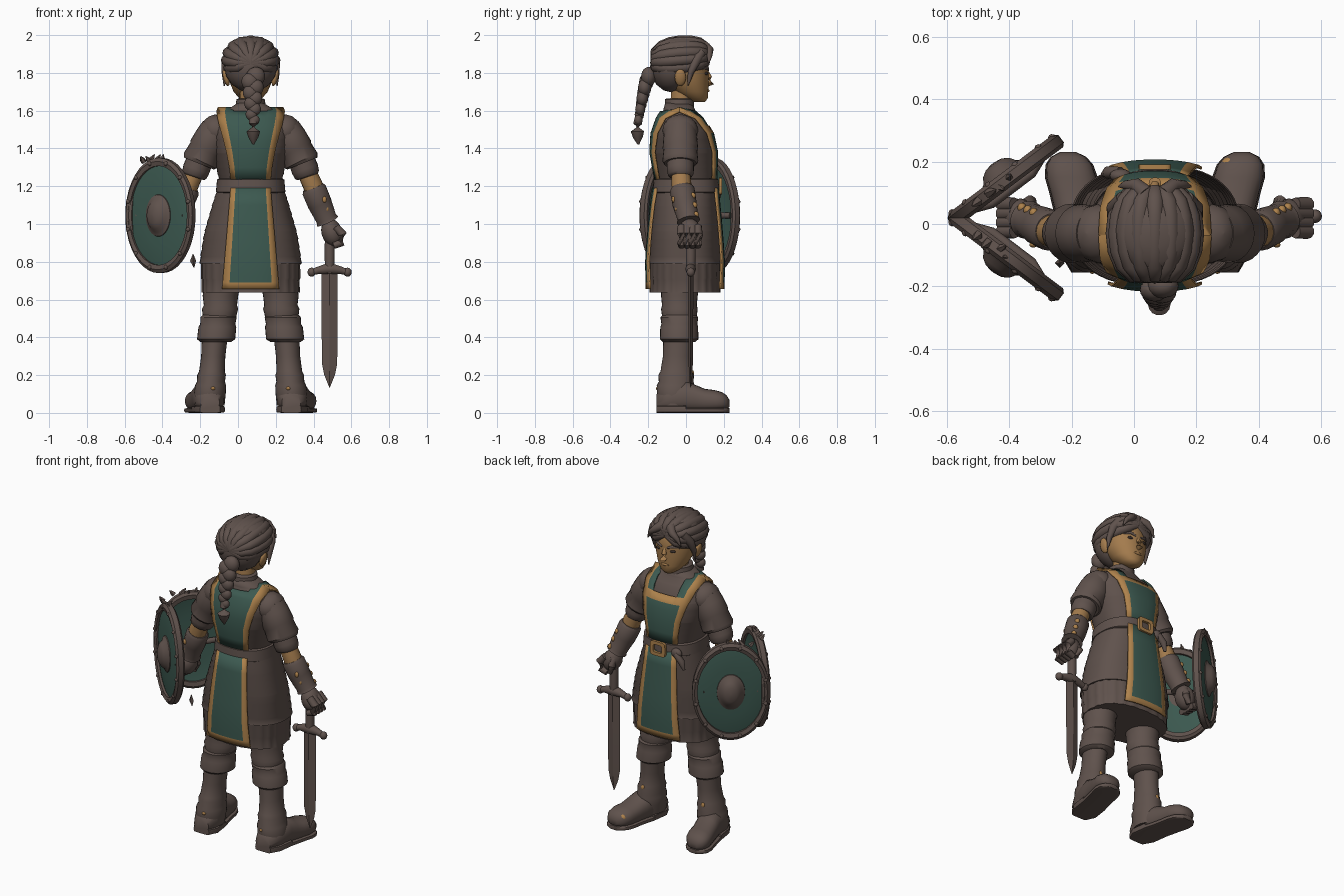
import bpy, bmesh, math, random
from mathutils import Vector, Matrix, Euler

random.seed(4)
if "Cube" in bpy.data.objects:
    bpy.data.objects.remove(bpy.data.objects["Cube"])
CX = 0.067     # the figure's middle, the shield hangs far out to one side
P = 2.4        # squareness of the body cross-section


def material(name, rgb):
    m = bpy.data.materials.new(name)
    m.use_nodes = True
    m.diffuse_color = (*rgb, 1)
    m.node_tree.nodes["Principled BSDF"].inputs["Base Color"].default_value = (*rgb, 1)
    return m


BROWN = material("dark brown", (0.115, 0.084, 0.073))
GREEN = material("deep green", (0.045, 0.1, 0.08))
GOLD = material("gold trim", (0.42, 0.222, 0.072))
SKIN = material("tan skin", (0.37, 0.2, 0.075))
DARK = material("eye dark", (0.04, 0.028, 0.024))


def build(name, verts, faces, mats, idx=None, solid=0, angle=40):
    me = bpy.data.meshes.new(name)
    me.from_pydata([Vector(v) + Vector((CX, 0, 0)) for v in verts], [], faces)
    for m in mats:
        me.materials.append(m)
    if idx:
        me.polygons.foreach_set("material_index", idx)
    bm = bmesh.new()
    bm.from_mesh(me)
    bmesh.ops.recalc_face_normals(bm, faces=bm.faces)
    bm.to_mesh(me)
    bm.free()
    ob = bpy.data.objects.new(name, me)
    bpy.context.collection.objects.link(ob)
    bpy.ops.object.select_all(action="DESELECT")
    ob.select_set(True)
    bpy.context.view_layer.objects.active = ob
    bpy.ops.object.shade_smooth_by_angle(angle=math.radians(angle))
    if solid:
        mod = ob.modifiers.new("thickness", "SOLIDIFY")
        mod.thickness, mod.offset = solid, 0


def skin_rings(name, rings, mat, closed=False, angle=40):
    n, k = len(rings[0]), len(rings)
    verts = [v for r in rings for v in r]
    faces = [(i % k * n + j, i % k * n + (j + 1) % n, (i + 1) % k * n + (j + 1) % n, (i + 1) % k * n + j)
             for i in range(k if closed else k - 1) for j in range(n)]
    if not closed:
        faces += [tuple(range(n)), tuple(range((k - 1) * n, k * n))]
    build(name, verts, faces, [mat], angle=angle)


def loft(name, secs, mat, n=32, p=2, pleat=0, xf=Matrix(), closed=False, angle=40):
    """Elliptical sections given as (z, cx, cy, rx, ry)."""
    def power(v):
        return math.copysign(abs(v) ** (2 / p), v)
    rings = []
    for z, cx, cy, rx, ry in secs:
        ring = []
        for j in range(n):
            a = math.tau * j / n
            w = 1 + pleat * math.cos(24 * a)
            ring.append(xf @ Vector((cx + rx * w * power(math.cos(a)), cy + ry * w * power(math.sin(a)), z)))
        rings.append(ring)
    skin_rings(name, rings, mat, closed, angle)


def ball(name, loc, scale, mat, rot=(0, 0, 0), n=16):
    secs = []
    for k in range(9):
        a = math.pi * k / 8
        r = max(math.sin(a), 0.02)
        secs.append((-math.cos(a), 0, 0, r, r))
    loft(name, secs, mat, n, xf=Matrix.LocRotScale(Vector(loc), Euler(rot), Vector(scale)), angle=60)


def tube(name, pts, radii, mat, n=14, angle=50):
    pts = [Vector(p) for p in pts]
    rings = []
    for i, p in enumerate(pts):
        t = pts[min(i + 1, len(pts) - 1)] - pts[max(i - 1, 0)]
        q = t.to_track_quat("Z", "Y")
        rings.append([p + q @ Vector((math.cos(math.tau * j / n), math.sin(math.tau * j / n), 0)) * radii[i]
                      for j in range(n)])
    skin_rings(name, rings, mat, angle=angle)


# Body outline: z, half width, half depth, middle depth
BODY = [(0.62, .258, .187, -.005), (0.8, .265, .19, -.005), (0.95, .242, .18, -.005), (1.1, .2, .165, -.004),
        (1.22, .162, .15, 0), (1.38, .2, .167, -.012), (1.48, .212, .153, -.02), (1.56, .195, .115, -.03),
        (1.6, .13, .085, -.035), (1.64, .07, .07, -.04)]


def body(z):
    for a, b in zip(BODY, BODY[1:]):
        if z <= b[0]:
            t = max(0, (z - a[0]) / (b[0] - a[0]))
            return [a[i] + (b[i] - a[i]) * t for i in (1, 2, 3)]
    return BODY[-1][1:]


def mail(name, top, bottom, rows, grow=1.0, pleat=0, n=48):
    """Overlapping rows of mail following the body outline."""
    secs = []
    for i in range(rows):
        for t, f in ((0, 1.0), (0.85, 1.016)):
            z = top + (bottom - top) * (i + t) / rows
            rx, ry, cy = body(z)
            secs.append((z, 0, cy, rx * f * grow, ry * f * grow))
    loft(name, secs, BROWN, n, P, pleat, angle=75)


mail("mail_shirt", 1.64, 1.18, 12)
mail("upper_skirt", 1.22, 0.785, 10, 1.01)
mail("lower_skirt", 0.86, 0.625, 3, 0.98, 0.012, 96)


# Tabard: sheets laid over the body outline, with a gold border
def drape(name, rows, is_gold, is_hole, off):
    us = [-1, -.75, -.5, -.25, 0, .25, .5, .75, 1]
    verts, faces, idx = [], [], []
    for z, side, hw in rows:
        rx, ry, cy = body(z)
        for u in us:
            f = max(0, 1 - (abs(u * hw) / (rx + off)) ** P) ** (1 / P)
            verts.append((u * hw, cy + side * (ry + off) * f, z))
    for i in range(len(rows) - 1):
        for j in range(8):
            u = abs(us[j] + us[j + 1]) / 2
            if not is_hole(i, u):
                a = i * 9 + j
                faces.append((a, a + 1, a + 10, a + 9))
                idx.append(int(u > 0.75 or is_gold(i, u)))
    build(name, verts, faces, [GREEN, GOLD], idx, 0.009)


half = [(1.23, .105), (1.3, .112), (1.38, .127), (1.44, .142), (1.48, .153), (1.52, .165), (1.56, .174), (1.595, .18)]
rows = [(z, 1, w) for z, w in half] + [(1.615, 0, .172)] + [(z, -1, w) for z, w in reversed(half)]
drape("tabard_chest", rows, lambda i, u: i == 4, lambda i, u: 5 <= i <= 8 and u < 0.5, 0.011)
for side, label in ((1, "face_side"), (-1, "braid_side")):
    rows = [(z, side, .105 + (1.19 - z) * .085) for z in (1.19, 1.1, 1, .9, .8, .72, .69, .655)]
    drape("tabard_skirt_" + label, rows, lambda i, u: i == 6, lambda i, u: False, 0.017)

# Belt, buckle and knot
loft("belt", [(1.165, 0, 0, .176, .168), (1.17, 0, 0, .184, .176), (1.235, 0, 0, .178, .172),
              (1.24, 0, 0, .17, .164)], BROWN, 48, P)
loft("buckle", [(-.008, 0, 0, .052, .045), (.008, 0, 0, .052, .045), (.008, 0, 0, .03, .024),
                (-.008, 0, 0, .03, .024)], GOLD, 24, 6, closed=True,
     xf=Matrix.Translation((0, .182, 1.2)) @ Matrix.Rotation(math.pi / 2, 4, "X"))
ball("belt_knot", (-.11, .155, 1.19), (.035, .022, .03), BROWN)
tube("belt_tail", [(-.11, .165, 1.19), (-.15, .165, 1.15), (-.165, .16, 1.1)], (.018, .02, .008), BROWN)

# Neck and collar
loft("neck", [(1.6, 0, -.03, .058, .056), (1.74, 0, -.015, .056, .06)], SKIN)
loft("collar", [(1.57, 0, -.035, .1, .085), (1.61, 0, -.035, .082, .078), (1.66, 0, -.035, .075, .076),
                (1.665, 0, -.035, .064, .066)], BROWN)

# Head and face
loft("head", [(1.645, 0, .07, .03, .03), (1.665, 0, .055, .06, .06), (1.7, 0, .03, .09, .088),
              (1.76, 0, .005, .115, .115), (1.82, 0, -.005, .125, .125), (1.88, 0, -.01, .125, .125),
              (1.94, 0, -.02, .09, .09)], SKIN, angle=70)
tube("nose", [(0, .108, 1.81), (0, .125, 1.775), (0, .13, 1.745), (0, .115, 1.735)], (.01, .014, .02, .008), SKIN)
ball("lips", (0, .112, 1.706), (.028, .012, .009), SKIN)
for s, label in ((-1, "right"), (1, "left")):
    ball(label + "_eye", (s * .046, .104, 1.797), (.02, .012, .01), DARK)
    tube(label + "_brow", [(s * .018, .117, 1.815), (s * .05, .112, 1.828), (s * .085, .086, 1.82)],
         (.006, .009, .004), BROWN)
    ball(label + "_ear", (s * .13, -.03, 1.775), (.016, .03, .046), SKIN, (0, s * .25, 0))
    tube(label + "_side_lock", [(s * .1, .08, 1.91), (s * .13, .05, 1.86), (s * .138, .025, 1.8),
                                (s * .14, .01, 1.73)], (.026, .026, .016, .003), BROWN)
    tube(label + "_fringe", [(s * .03, .095, 1.94), (s * .06, .125, 1.92), (s * .095, .125, 1.89),
                             (s * .115, .12, 1.85)], (.03, .022, .014, .003), BROWN)

# Hair swept back in locks, and a braid
ball("back_hair", (0, -.075, 1.835), (.14, .115, .138), BROWN, n=24)
ball("top_hair", (0, -.02, 1.92), (.13, .145, .076), BROWN, n=24)
for i in range(11):
    a = math.radians(-115 + 23 * i)
    pts = []
    for k in range(9):
        t = math.pi * k / 8
        w = math.sin(t) ** 0.6
        pts.append((.128 * w * math.sin(a), -.03 + .14 * math.cos(t), 1.888 - .035 * (k / 8) + .1 * w * math.cos(a)))
    tube("hair_lock", pts, [.012] + [.03] * 7 + [.02], BROWN, 10)
for i in range(9):
    t = i / 8
    side = (-1) ** i
    r = .05 - .022 * t
    ball("braid_strand", (.012 + side * .014 * (1 - t * .5), -.198 - .054 * t ** .7, 1.78 - .23 * t),
         (r, r * .8, r * 1.05), BROWN, (0, side * .5, 0))
tube("braid_tip", [(.014, -.252, 1.56), (.014, -.256, 1.53), (.014, -.257, 1.49), (.014, -.255, 1.46),
                   (.014, -.252, 1.42)], (.02, .024, .036, .027, .004), BROWN)

# Arms
for s, label in ((-1, "right"), (1, "left")):
    def at(x, y, z):
        return Vector((s * x, y, z))
    ball(label + "_shoulder", at(.18, -.03, 1.495), (.085, .095, .085), BROWN, (0, s * .5, 0))
    tube(label + "_sleeve", [at(.18, -.03, 1.5), at(.205, -.03, 1.46), at(.235, -.03, 1.4), at(.24, -.03, 1.39),
                             at(.268, -.03, 1.335), at(.274, -.03, 1.32)],
         (.085, .089, .094, .089, .095, .085), BROWN, 24, 35)
    tube(label + "_undersleeve", [at(.26, -.03, 1.36), at(.288, -.03, 1.29), at(.298, -.028, 1.262),
                                  at(.302, -.028, 1.25)], (.07, .072, .068, .058), BROWN, 20)
    tube(label + "_elbow", [at(.29, -.028, 1.29), at(.327, -.024, 1.21), at(.35, -.02, 1.14)], (.05, .053, .05), SKIN)
    tube(label + "_bracer", [at(.33, -.022, 1.195), at(.336, -.02, 1.18), at(.365, -.008, 1.11), at(.4, .01, 1.03),
                             at(.407, .013, 1.015)], (.056, .066, .065, .056, .062), BROWN, 20)
    for k in range(3):
        ball(label + "_bracer_stud", at(.388 + .019 * k, .036 + .008 * k, 1.15 - .05 * k), (.014, .016, .017), GOLD)
    for k in range(2):
        ball(label + "_bracer_rivet", at(.39 + .012 * k, -.066 + .018 * k, 1.13 - .05 * k), (.012, .01, .017), GOLD)
    ball(label + "_palm", at(.43, .02, .955), (.055, .062, .075), BROWN, (0, -s * .3, 0))
    for k in range(4):
        y = -.024 + .029 * k
        tube(label + "_finger", [at(.45, y, .985), at(.488, y, .945), at(.48, y, .9), at(.44, y, .885)],
             (.022, .024, .023, .018), BROWN, 10)
    tube(label + "_thumb", [at(.41, .05, .98), at(.4, .07, .94), at(.42, .065, .89)], (.024, .022, .014), BROWN, 10)

# Legs and boots
for s, label in ((-1, "right"), (1, "left")):
    def stack(name, secs, n=28):
        loft(label + name, [(z, s * x, y, rx, ry) for z, x, y, rx, ry in secs], BROWN, n)
    stack("_thigh", [(.8, .13, -.02, .1, .11), (.62, .16, -.035, .094, .097), (.57, .16, -.035, .088, .092),
                     (.55, .162, -.035, .096, .097), (.52, .164, -.035, .09, .093), (.46, .17, -.035, .085, .09)])
    stack("_boot_cuff", [(.52, .168, -.035, .085, .088), (.505, .17, -.035, .096, .1), (.47, .174, -.035, .093, .095),
                         (.455, .176, -.036, .1, .1), (.39, .183, -.036, .101, .102), (.375, .185, -.037, .08, .085)])
    stack("_boot_shaft", [(.4, .19, -.04, .068, .08), (.3, .198, -.045, .064, .077), (.22, .205, -.05, .068, .085),
                          (.2, .207, -.052, .076, .094), (.165, .21, -.052, .074, .092), (.145, .212, -.055, .082, .1),
                          (.1, .216, -.055, .084, .098), (.04, .218, -.06, .08, .09)])
    foot = [(-.155, .215, .055, .05, .045), (-.1, .218, .07, .078, .068), (0, .232, .085, .078, .085),
            (.05, .245, .075, .077, .073), (.1, .257, .065, .077, .062), (.15, .268, .063, .08, .058),
            (.19, .274, .06, .072, .05), (.215, .277, .055, .054, .038), (.23, .278, .05, .025, .018)]
    turn = Matrix(((1, 0, 0, 0), (0, 0, 1, 0), (0, 1, 0, 0), (0, 0, 0, 1)))
    loft(label + "_foot", [(y, s * x, z, rx, rz) for y, x, z, rx, rz in foot], BROWN, 24, 2.3, xf=turn, angle=60)
    for part, secs, h in (("_sole", foot, .013), ("_heel", foot[:3], .02)):
        loft(label + part, [(y, s * x, h, rx * 1.06, h) for y, x, z, rx, rz in secs], BROWN, 16, 5, xf=turn)
    ball(label + "_boot_buckle", (s * .2, -.14, .13), (.014, .02, .012), GOLD)
    ball(label + "_boot_button", (s * .21, .034, .21), (.012, .009, .016), GOLD)
    ball(label + "_toe_patch", (s * .272 - .03, .195, .075), (.028, .02, .022), GOLD)

# Sword
sx, sy = .418, .025
tube("sword_grip", [(sx, sy, .74), (sx, sy, .85), (sx, sy, .96)], (.024, .027, .024), BROWN)
tube("sword_guard", [(sx + .1 * u, sy, .762 - .02 * u * u) for u in (-1, -.6, -.2, .2, .6, 1)],
     (.016, .02, .028, .028, .02, .016), BROWN)
for s in (-1, 1):
    ball("guard_end", (sx + s * .095, sy, .745), (.022, .022, .024), BROWN)
loft("sword_blade", [(.76, sx, sy, .042, .015), (.5, sx, sy, .043, .013), (.26, sx, sy, .04, .011),
                     (.2, sx, sy, .028, .009), (.135, sx, sy, .002, .002)], BROWN, 4, angle=10)

# Twin shields meeting in a V on the outer arm
ang = math.radians(37)
W, H = .222, .305
for k, label in ((-1, "braid_side"), (1, "face_side")):
    d = Vector((math.cos(ang), k * math.sin(ang), 0))
    out = Vector((-math.sin(ang), k * math.cos(ang), 0))
    xf = Matrix.Translation((-.478, .02 + k * .12, 1.045)) @ Matrix((d, (0, 0, 1), out)).transposed().to_4x4()

    def dish(name, secs, mat, closed=False):
        loft(name + label, [(z, 0, 0, W * r, H * r) for z, r in secs], mat, 40, xf=xf, closed=closed)
    dish("shield_disc_", [(.006, .1), (.003, .5), (-.004, .8), (-.014, .95), (0, .95), (.01, .8), (.016, .5),
                          (.02, .1)], GREEN)
    dish("shield_rim_", [(-.022, .86), (-.026, .95), (-.015, 1), (.014, 1), (.026, .94), (.02, .86)], BROWN, True)
    dish("shield_boss_", [(.005, .38), (.022, .36), (.032, .29), (.05, .24), (.064, .14), (.068, .02)], BROWN)
    for i in range(12):
        a = math.tau * (i + .5) / 12
        ball("rim_stud", xf @ Vector((W * .93 * math.cos(a), H * .93 * math.sin(a), .02)), (.012, .012, .012), BROWN, n=8)
    tube("shield_strap_" + label, [xf @ Vector((x, 0, z)) for x, z in ((-.16, 0), (-.08, -.03), (.08, -.03), (.16, 0))],
         (.016, .018, .018, .016), BROWN, 8)
    # Torn splinters along the top edge
    for i in range(4):
        p = xf @ Vector((-.11 + .04 * i, H * .93, 0))
        tip = p + Vector((random.uniform(-.03, .03), random.uniform(-.02, .02), random.uniform(.02, .045)))
        tube("splinter", [p, p.lerp(tip, .5), tip], (.016, .012, .002), BROWN, 5)
tube("loose_chip", [(-.305, -.125, .84), (-.305, -.125, .805), (-.3, -.125, .77)], (.002, .016, .002), BROWN, 4)
